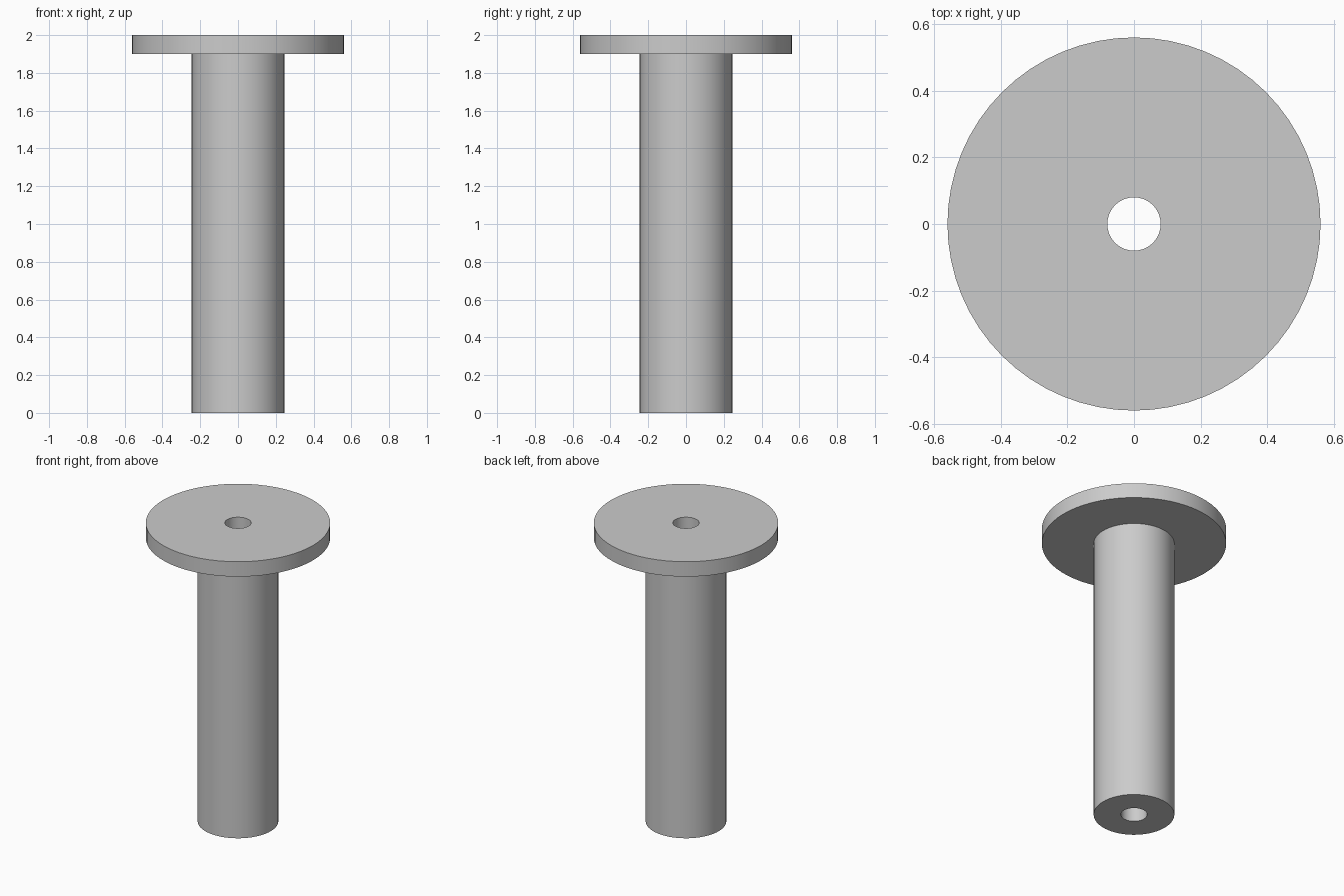
import bpy, bmesh, math

cube = bpy.data.objects.get("Cube")
if cube:
    bpy.data.objects.remove(cube, do_unlink=True)

SEGMENTS = 64
HOLE_R, SHAFT_R, FLANGE_R = 0.08, 0.245, 0.56
FLANGE_Z, TOP_Z = 1.9, 2.0

# Plain grey material
grey = bpy.data.materials.new("light grey")
grey.use_nodes = True
colour = (0.6, 0.6, 0.6, 1)
grey.diffuse_color = colour
grey.node_tree.nodes["Principled BSDF"].inputs["Base Color"].default_value = colour


def lathe(name, profile, material):
    """Revolve a closed (radius, height) profile about the z axis."""
    bm = bmesh.new()
    rings = []
    for i in range(SEGMENTS):
        a = math.tau * i / SEGMENTS
        rings.append([bm.verts.new((r * math.cos(a), r * math.sin(a), z)) for r, z in profile])
    n = len(profile)
    for i in range(SEGMENTS):
        here, there = rings[i], rings[(i + 1) % SEGMENTS]
        for j in range(n):
            k = (j + 1) % n
            bm.faces.new((here[j], there[j], there[k], here[k]))
    bmesh.ops.recalc_face_normals(bm, faces=bm.faces)
    mesh = bpy.data.meshes.new(name)
    bm.to_mesh(mesh)
    bm.free()
    mesh.materials.append(material)
    obj = bpy.data.objects.new(name, mesh)
    bpy.context.collection.objects.link(obj)
    bpy.ops.object.select_all(action="DESELECT")
    obj.select_set(True)
    bpy.context.view_layer.objects.active = obj
    bpy.ops.object.shade_smooth_by_angle(angle=math.radians(30))
    return obj


# Hollow shaft with a wide flange on top, bored right through
lathe("flanged_sleeve", [
    (HOLE_R, 0), (SHAFT_R, 0), (SHAFT_R, FLANGE_Z),
    (FLANGE_R, FLANGE_Z), (FLANGE_R, TOP_Z), (HOLE_R, TOP_Z),
], grey)
